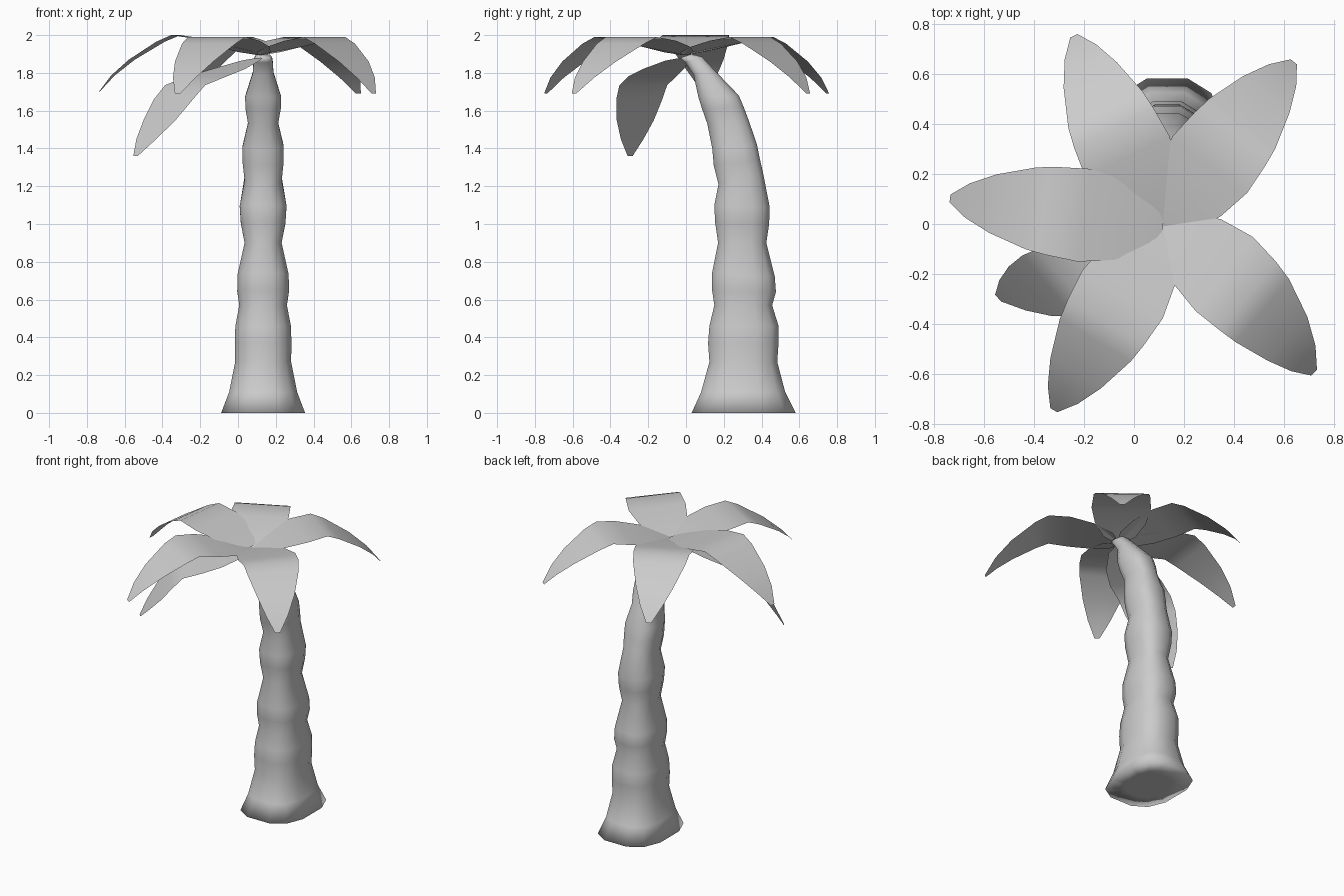
import bpy, math
from mathutils import Vector

if "Cube" in bpy.data.objects:
    bpy.data.objects.remove(bpy.data.objects["Cube"])


def make_object(name, verts, faces, angle):
    mesh = bpy.data.meshes.new(name)
    mesh.from_pydata(verts, [], faces)
    mesh.update()
    obj = bpy.data.objects.new(name, mesh)
    bpy.context.collection.objects.link(obj)
    bpy.ops.object.select_all(action='DESELECT')
    obj.select_set(True)
    bpy.context.view_layer.objects.active = obj
    bpy.ops.object.shade_smooth_by_angle(angle=math.radians(angle))
    return obj


# Trunk: rounded-square rings, bulging and pinching, leaning forward at the top
# each ring: front y, front z, back y, back z, half width
RINGS = [
    (.15, 0, .45, 0, .12),
    (.03, 0, .58, 0, .222), (.08, .11, .525, .11, .180),
    (.124, .27, .483, .27, .148), (.117, .37, .490, .37, .150),
    (.124, .46, .490, .46, .147),
    (.150, .57, .456, .57, .126), (.138, .65, .476, .64, .137),
    (.138, .74, .470, .72, .135),
    (.170, .90, .425, .90, .098), (.154, 1.01, .440, 1.00, .118),
    (.150, 1.10, .443, 1.09, .124),
    (.172, 1.21, .408, 1.27, .098), (.147, 1.31, .392, 1.34, .108),
    (.139, 1.40, .376, 1.42, .109),
    (.113, 1.53, .335, 1.54, .080), (.085, 1.61, .305, 1.62, .094),
    (.066, 1.67, .280, 1.68, .095),
    (.040, 1.79, .155, 1.81, .055), (-.005, 1.855, .085, 1.885, .050),
    (-.03, 1.88, .03, 1.90, .040),
]
SIDES = 12
TRUNK_X = .133


def soft(v, power=.75):
    return math.copysign(abs(v) ** power, v)


verts, faces = [], []
for y0, z0, y1, z1, half in RINGS:
    for i in range(SIDES):
        a = math.tau * (i + .5) / SIDES
        u, v = soft(math.cos(a)) / .974, soft(math.sin(a)) / .974
        t = (v + 1) / 2
        verts.append((TRUNK_X + half * u, y0 + (y1 - y0) * t, z0 + (z1 - z0) * t))
for r in range(len(RINGS) - 1):
    for i in range(SIDES):
        j = (i + 1) % SIDES
        a, b = r * SIDES, (r + 1) * SIDES
        faces.append((a + i, a + j, b + j, b + i))
faces.append(tuple(reversed(range(SIDES))))
faces.append(tuple(range(len(verts) - SIDES, len(verts))))
make_object("trunk", verts, faces, 180)

# Leaves: thin sheets rising from the crown, then drooping
# each row: distance from crown, half width, height
ARCHED = [(0, .02, 1.895), (.05, .10, 1.91), (.17, .16, 1.94), (.31, .187, 1.97),
          (.44, .177, 1.99), (.52, .165, 1.955), (.67, .118, 1.86),
          (.77, .070, 1.775), (.84, .016, 1.69)]
HANGING = [(0, .02, 1.88), (.06, .08, 1.865), (.20, .14, 1.82), (.33, .165, 1.78),
           (.45, .165, 1.735), (.515, .16, 1.66), (.59, .13, 1.55),
           (.66, .08, 1.45), (.717, .018, 1.36)]
CROWN = Vector((.115, -.01, 0))


def leaf(name, bearing, rows, lift=0, bend=0, stretch=1, twist=0):
    verts, faces = [], []
    for s, w, z in rows:
        t = s / rows[-1][0]
        a = math.radians(bearing + bend * (1 - t))
        b = a + math.radians(90 + twist * t)
        along = Vector((math.cos(a), math.sin(a), 0))
        across = Vector((math.cos(b), math.sin(b), 0))
        for k in (-1, 0, 1):
            p = CROWN + along * s * stretch + across * (w * k)
            p.z = z + lift
            verts.append(p)
    for r in range(len(rows) - 1):
        for k in range(2):
            n = r * 3 + k
            faces.append((n, n + 3, n + 4, n + 1))
    make_object(name, verts, faces, 60)


leaf("leaf_back_left", 115, ARCHED, bend=3)
leaf("leaf_back_right", 51.5, ARCHED, bend=2)
leaf("leaf_front_right", -44, ARCHED, bend=10)
leaf("leaf_front_left", 239.3, ARCHED, bend=0, stretch=1.015)
leaf("leaf_left", 172.5, ARCHED, lift=.01, bend=-1, stretch=1.02)
leaf("leaf_hanging", 203.5, HANGING, bend=14, twist=18)
